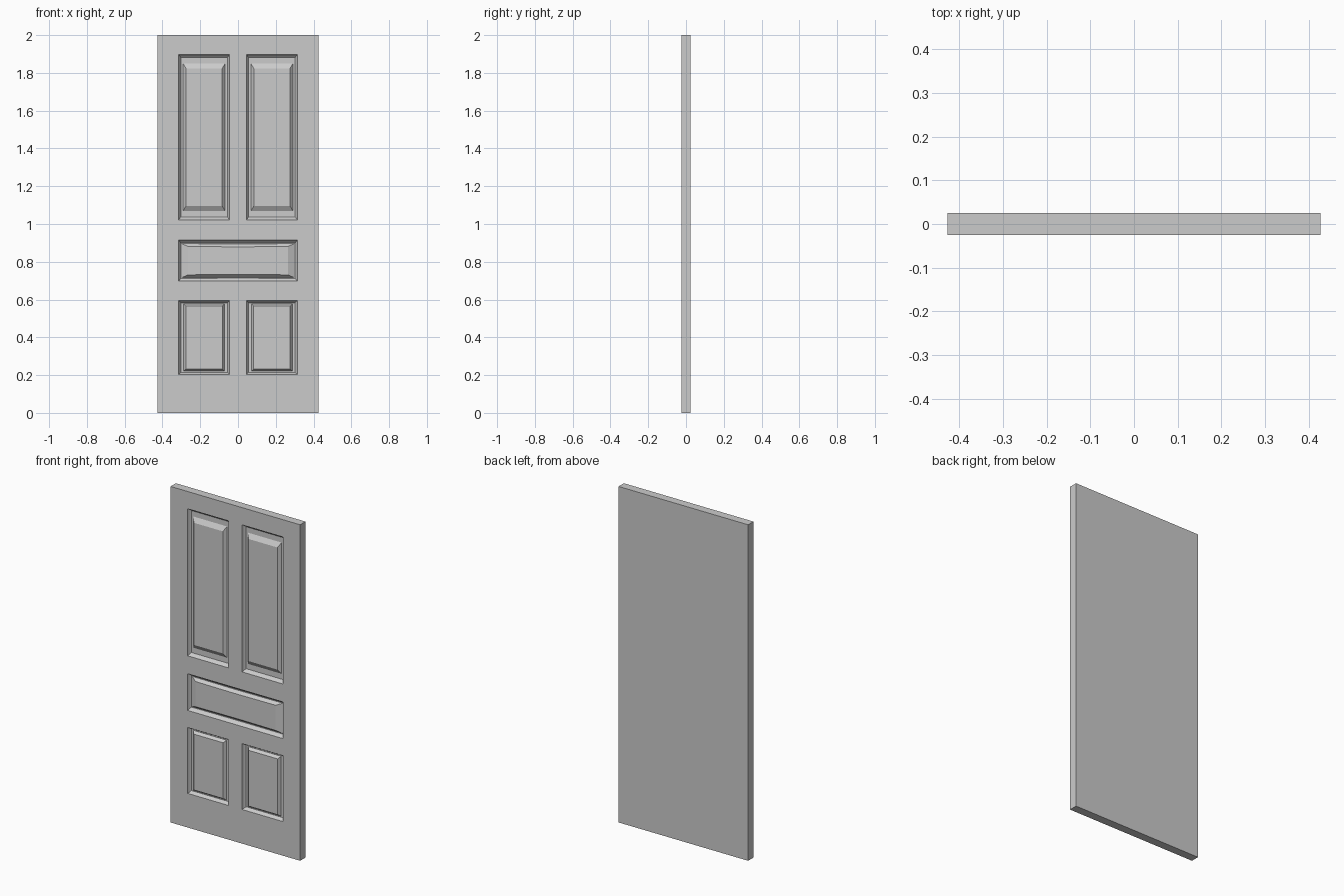
import bpy
import bmesh

if "Cube" in bpy.data.objects:
    bpy.data.objects.remove(bpy.data.objects["Cube"])

HALF_W, HALF_T, HEIGHT = 0.427, 0.025, 2.0
XS = [-HALF_W, -0.314, -0.045, 0.045, 0.314, HALF_W]
ZS = [0.0, 0.203, 0.595, 0.697, 0.915, 1.022, 1.897, HEIGHT]
GROOVE, FIELD = 0.02, 0.003

# Panel row -> (x inset, z inset) of lip, bevel foot and raised field
STEPS = {
    1: [(0.011, 0.012), (0.026, 0.018), (0.038, 0.030)],
    3: [(0.011, 0.015), (0.016, 0.019), (0.050, 0.034)],
    5: [(0.011, 0.015), (0.023, 0.047), (0.039, 0.074)],
}


def span(values):
    return min(values), max(values)


def sink_panel(bm, face, steps):
    """Inset a face ring by ring into a moulded, raised panel."""
    x0, x1 = span([v.co.x for v in face.verts])
    z0, z1 = span([v.co.z for v in face.verts])
    lip = (steps[0][0] * 0.45, steps[0][1] * 0.45)
    rings = [lip] + steps
    depths = [GROOVE * 0.6, GROOVE, GROOVE, FIELD]
    for (ix, iz), depth in zip(rings, depths):
        bmesh.ops.inset_individual(bm, faces=[face], thickness=0.002)
        a0, a1 = span([v.co.x for v in face.verts])
        b0, b1 = span([v.co.z for v in face.verts])
        for v in face.verts:
            u = (v.co.x - a0) / (a1 - a0)
            w = (v.co.z - b0) / (b1 - b0)
            v.co = (x0 + ix + u * (x1 - x0 - 2 * ix),
                    -HALF_T + depth,
                    z0 + iz + w * (z1 - z0 - 2 * iz))


bm = bmesh.new()

# Front face divided into stiles, rails and panel openings
grid = [[bm.verts.new((x, -HALF_T, z)) for x in XS] for z in ZS]
cells = [[bm.faces.new((grid[j][i], grid[j][i + 1],
                        grid[j + 1][i + 1], grid[j + 1][i]))
          for i in range(len(XS) - 1)] for j in range(len(ZS) - 1)]

# Sides and flat back
border = [e for e in bm.edges if e.is_boundary]
ext = bmesh.ops.extrude_edge_only(bm, edges=border)["geom"]
for v in ext:
    if isinstance(v, bmesh.types.BMVert):
        v.co.y = HALF_T
bmesh.ops.holes_fill(bm, edges=[e for e in bm.edges if e.is_boundary], sides=0)
bmesh.ops.recalc_face_normals(bm, faces=bm.faces[:])

# Two lower panels, two tall upper panels and one wide middle panel
for row in (1, 5):
    for col in (1, 3):
        sink_panel(bm, cells[row][col], STEPS[row])
wide = bmesh.ops.dissolve_faces(bm, faces=cells[3][1:4])["region"][0]
sink_panel(bm, wide, STEPS[3])

mesh = bpy.data.meshes.new("door")
bm.to_mesh(mesh)
bm.free()
door = bpy.data.objects.new("door", mesh)
bpy.context.collection.objects.link(door)
